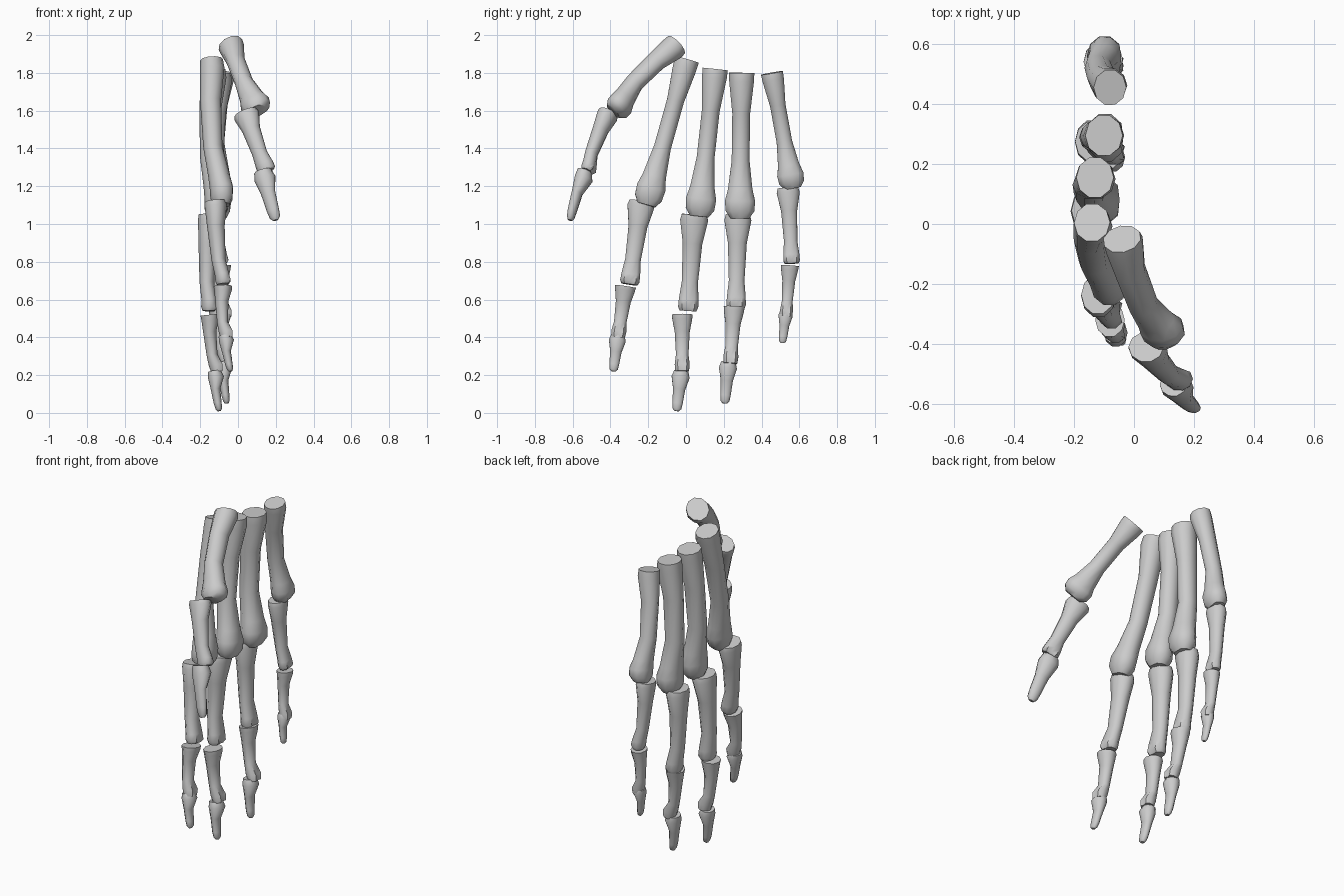
import bpy, bmesh, math
from mathutils import Vector

old = bpy.data.objects.get("Cube")
if old:
    bpy.data.objects.remove(old, do_unlink=True)

bone_grey = bpy.data.materials.new("bone_grey")
bone_grey.use_nodes = True
COLOUR = (0.6, 0.6, 0.6, 1)
bone_grey.diffuse_color = COLOUR
bone_grey.node_tree.nodes["Principled BSDF"].inputs["Base Color"].default_value = COLOUR

SIDES = 10

# Stations along each kind of bone: position, half width, half depth,
# shift toward the palm, depth of the groove between the palm-side knuckles
PROFILES = {
    "metacarpal": [(0, .88, .78, 0, 0), (.06, .86, .85, 0, 0), (.28, .62, .72, -.25, 0),
                   (.6, .62, .66, -.3, 0), (.8, .85, .75, 0, 0), (.88, 1.05, .85, .15, .1),
                   (.95, 1, .85, .15, .2), (1, .65, .6, .1, .2)],
    "proximal": [(0, .9, .75, 0, 0), (.06, 1, .78, 0, 0), (.3, .7, .62, -.1, 0),
                 (.7, .58, .5, -.1, 0), (.88, .7, .55, .1, .2), (.96, .72, .6, .15, .4),
                 (1, .6, .45, .1, .3)],
    "middle": [(0, 1, .85, 0, 0), (.08, .95, .8, 0, 0), (.3, .72, .6, -.15, 0),
               (.7, .6, .5, -.15, 0), (.88, .72, .7, .15, .3), (1, .65, .6, .2, .4)],
    "distal": [(0, .8, .7, 0, 0), (.15, 1, .85, .1, 0), (.45, .68, .5, -.1, 0),
               (.8, .58, .42, -.05, 0), (.94, .5, .35, 0, 0), (1, .25, .2, 0, 0)],
}


def make_bone(name, kind, start, end, width, palm):
    """Loft one bone through its stations between two joints."""
    start, end = Vector(start), Vector(end)
    axis = (end - start).normalized()
    depth = (palm - axis * palm.dot(axis)).normalized()
    side = axis.cross(depth)
    bm = bmesh.new()
    rings = []
    for t, half_w, half_d, shift, groove in PROFILES[kind]:
        centre = start.lerp(end, t) + depth * shift * width
        ring = []
        for i in range(SIDES):
            a = math.tau * i / SIDES
            dent = 1 - groove if i == 0 else 1
            ring.append(bm.verts.new(centre + depth * math.cos(a) * half_d * width * dent
                                     + side * math.sin(a) * half_w * width))
        rings.append(ring)
    for low, high in zip(rings, rings[1:]):
        for i in range(SIDES):
            j = (i + 1) % SIDES
            bm.faces.new((low[i], low[j], high[j], high[i]))
    bm.faces.new(rings[0])
    bm.faces.new(rings[-1])
    bmesh.ops.recalc_face_normals(bm, faces=bm.faces)
    mesh = bpy.data.meshes.new(name)
    bm.to_mesh(mesh)
    bm.free()
    mesh.materials.append(bone_grey)
    obj = bpy.data.objects.new(name, mesh)
    bpy.context.collection.objects.link(obj)
    bpy.ops.object.select_all(action="DESELECT")
    obj.select_set(True)
    bpy.context.view_layer.objects.active = obj
    bpy.ops.object.shade_smooth_by_angle(angle=math.radians(45))


def make_digit(digit, palm, bones):
    for kind, start, end, width in bones:
        make_bone(f"{digit}_{kind}", kind, start, end, width, Vector(palm))


# Thumb, turned across the palm
make_digit("thumb", (.3, 1, 0), [
    ("metacarpal", (-.04, -.05, 1.95), (.1, -.39, 1.6), .078),
    ("proximal", (.04, -.41, 1.59), (.15, -.53, 1.28), .07),
    ("distal", (.13, -.535, 1.28), (.2, -.615, 1.02), .058)])

# Four fingers, palm side toward +x
make_digit("index", (1, 0, 0), [
    ("metacarpal", (-.14, .005, 1.87), (-.09, -.21, 1.1), .077),
    ("proximal", (-.12, -.235, 1.12), (-.085, -.3, .68), .075),
    ("middle", (-.08, -.32, .67), (-.07, -.36, .4), .058),
    ("distal", (-.07, -.36, .41), (-.04, -.385, .22), .047)])
make_digit("middle", (1, 0, 0), [
    ("metacarpal", (-.13, .155, 1.82), (-.12, .07, 1.04), .08),
    ("proximal", (-.15, .045, 1.05), (-.16, .01, .54), .078),
    ("middle", (-.15, -.02, .52), (-.12, -.02, .22), .058),
    ("distal", (-.125, -.025, .22), (-.1, -.05, .01), .05)])
make_digit("ring", (1, 0, 0), [
    ("metacarpal", (-.1, .295, 1.8), (-.11, .285, 1.03), .08),
    ("proximal", (-.14, .275, 1.05), (-.12, .265, .55), .075),
    ("middle", (-.11, .255, .56), (-.07, .235, .26), .058),
    ("distal", (-.08, .225, .27), (-.06, .205, .05), .05)])
make_digit("little", (1, 0, 0), [
    ("metacarpal", (-.08, .455, 1.8), (-.11, .565, 1.19), .07),
    ("proximal", (-.12, .54, 1.19), (-.09, .56, .79), .064),
    ("middle", (-.08, .55, .78), (-.07, .53, .51), .05),
    ("distal", (-.075, .53, .54), (-.06, .51, .37), .04)])
